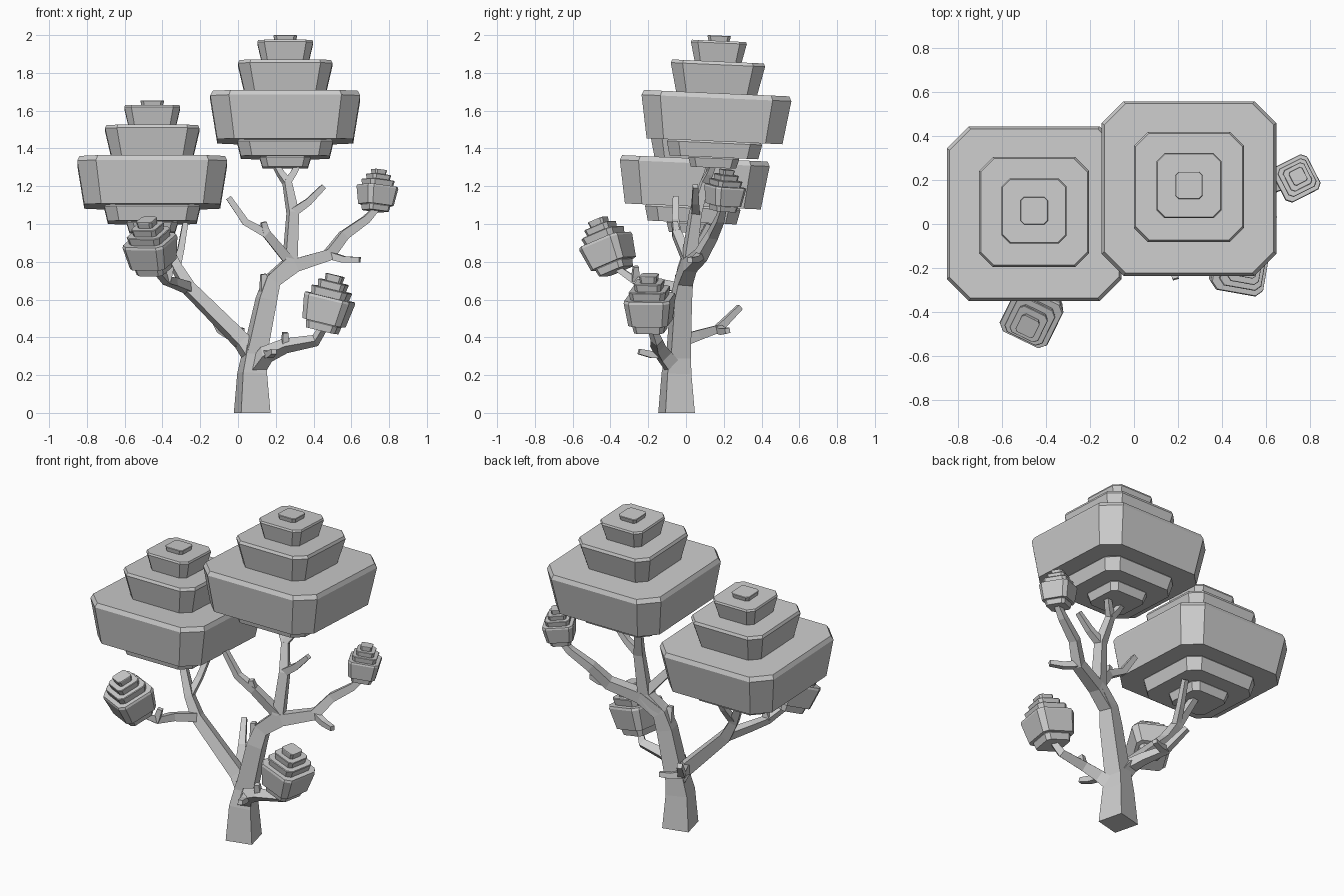
import bpy, bmesh, math
from mathutils import Vector, Matrix

if "Cube" in bpy.data.objects:
    bpy.data.objects.remove(bpy.data.objects["Cube"])


def loft(name, rings):
    """Closed solid through a series of equal rings."""
    bm = bmesh.new()
    rings = [[bm.verts.new(p) for p in ring] for ring in rings]
    n = len(rings[0])
    for a, b in zip(rings, rings[1:]):
        for i in range(n):
            j = (i + 1) % n
            bm.faces.new((a[i], a[j], b[j], b[i]))
    bm.faces.new(rings[0][::-1])
    bm.faces.new(rings[-1])
    bmesh.ops.recalc_face_normals(bm, faces=bm.faces)
    mesh = bpy.data.meshes.new(name)
    bm.to_mesh(mesh)
    bm.free()
    bpy.context.collection.objects.link(bpy.data.objects.new(name, mesh))


def square(corner=1.0):
    """Unit square outline; corner < 1 chamfers it to an octagon."""
    pts = []
    for i in range(4):
        rot = Matrix.Rotation(i * math.pi / 2, 2)
        ends = [(1, corner)] if corner == 1 else [(1, corner), (corner, 1)]
        pts += [rot @ Vector(e) for e in ends]
    return pts


def crown(name, tiers, base, axis, yaw=0, size=1):
    """Stacked flaring tiers (bottom half width, top half width, height), each with a small lip."""
    tilt = Vector((0, 0, 1)).rotation_difference(Vector(axis)).to_matrix().to_4x4()
    mat = Matrix.Translation(base) @ tilt @ Matrix.Rotation(math.radians(yaw), 4, 'Z') @ Matrix.Scale(size, 4)
    profile, z = [], 0
    for low, high, h in tiers:
        profile += [(low, z), (high, z + h * 0.9), (high * 0.97, z + h)]
        z += h
    loft(name, [[mat @ Vector((w * p.x, w * p.y, z)) for p in square(0.75)] for w, z in profile])


def limb(name, thick, thin, *points):
    """Square limb tapering evenly along its points."""
    pos = [Vector(p) for p in points]
    last = len(pos) - 1
    ref, rings = None, []
    for i, c in enumerate(pos):
        d = (pos[min(i + 1, last)] - pos[max(i - 1, 0)]).normalized()
        if ref is None:
            ref = Vector((1, .25, 0)) if abs(d.x) < .8 else Vector((0, 1, .1))
        ref = (ref - d * ref.dot(d)).normalized()
        side = d.cross(ref)
        w = thick + (thin - thick) * i / last
        rings.append([c + (ref * p.x + side * p.y) * w for p in square()])
    loft(name, rings)
    return pos


def twig(name, start, tip, thick=.02):
    """Short side shoot that leaves the parent level and then bends up."""
    start, tip = Vector(start), Vector(tip)
    mid = start.lerp(tip, .5)
    mid.z -= (tip - start).length * .06
    limb(name, thick, .014, start, mid, tip)


# Large crowns: the same tree top twice
big = [(.12, .135, .055), (.235, .253, .085), (.36, .397, .255), (.215, .25, .168), (.125, .148, .109), (.056, .062, .028)]
crown("right_crown", big, (.25, .145, 1.298), (0, .044, 1))
crown("left_crown", big, (-.454, .03, .953), (0, .044, 1))

# Small crowns
small = [(.64, .7, .35), (.85, 1, 1.13), (.74, .8, .35), (.55, .6, .32), (.34, .38, .29)]
crown("front_left_small_crown", small, (-.443, -.37, .75), (-.14, -.33, .93), -26, .12)
crown("front_right_small_crown", small, (.445, -.187, .435), (.23, -.03, .97), -10, .124)
crown("right_small_crown", small, (.727, .195, 1.07), (.09, .1, 1), 27, .09)

# Trunk, flared at the foot, and the main stem above it
limb("trunk", .08, .05, (.075, -.05, 0), (.075, -.05, .21), (.09, -.035, .35))
stem = limb("main_stem", .054, .02, (.085, -.04, .29), (.15, -.025, .6), (.18, -.01, .7),
            (.275, .015, .8), (.29, .05, 1.06), (.26, .1, 1.22))
twig("stem_stub", stem[1], (.135, -.04, .735), .036)
twig("upper_left_twig", stem[5], (.19, .13, 1.33))
twig("upper_right_twig", stem[5], (.325, .15, 1.33))
twig("upper_side_stub", stem[4], (.455, .05, 1.2), .023)

# Limb inside the fork
inner = limb("inner_limb", .027, .015, stem[3], (.15, -.05, .95), (.04, -.055, 1.01), (-.05, -.055, 1.14))
twig("inner_stub", inner[1], (.135, -.06, 1.01))

# Right limb carrying a small crown
right = limb("right_limb", .04, .016, stem[2], (.3, .02, .78), (.48, .08, .835), (.56, .14, .94),
             (.68, .18, 1.025), (.73, .195, 1.08))
twig("right_stub", right[2], (.645, .02, .81))

# Left limb carrying the left crown
left = limb("left_limb", .044, .018, stem[0], (.02, -.03, .38), (-.26, -.03, .66), (-.325, -.015, .77), (-.42, .04, .97))
twig("left_fork", left[3], (-.28, .12, 1))
shoot = limb("front_left_stem", .026, .016, left[2], (-.34, -.16, .69), (-.38, -.27, .7), (-.435, -.355, .76))
twig("front_left_stub", shoot[2], (-.355, -.265, .775))

# Low front limb carrying a small crown
low = limb("front_right_stem", .04, .017, (.085, -.05, .22), (.15, -.12, .31), (.25, -.15, .355),
           (.41, -.155, .383), (.45, -.18, .45))
twig("front_right_stub", low[2], (.25, -.165, .425))
twig("low_front_stub", low[1], (.19, -.25, .325), .022)

# Back limb
back = limb("back_limb", .032, .015, left[1], (-.02, .06, .41), (-.09, .17, .445), (-.155, .285, .56))
twig("back_stub", back[2], (.03, .22, .435))
